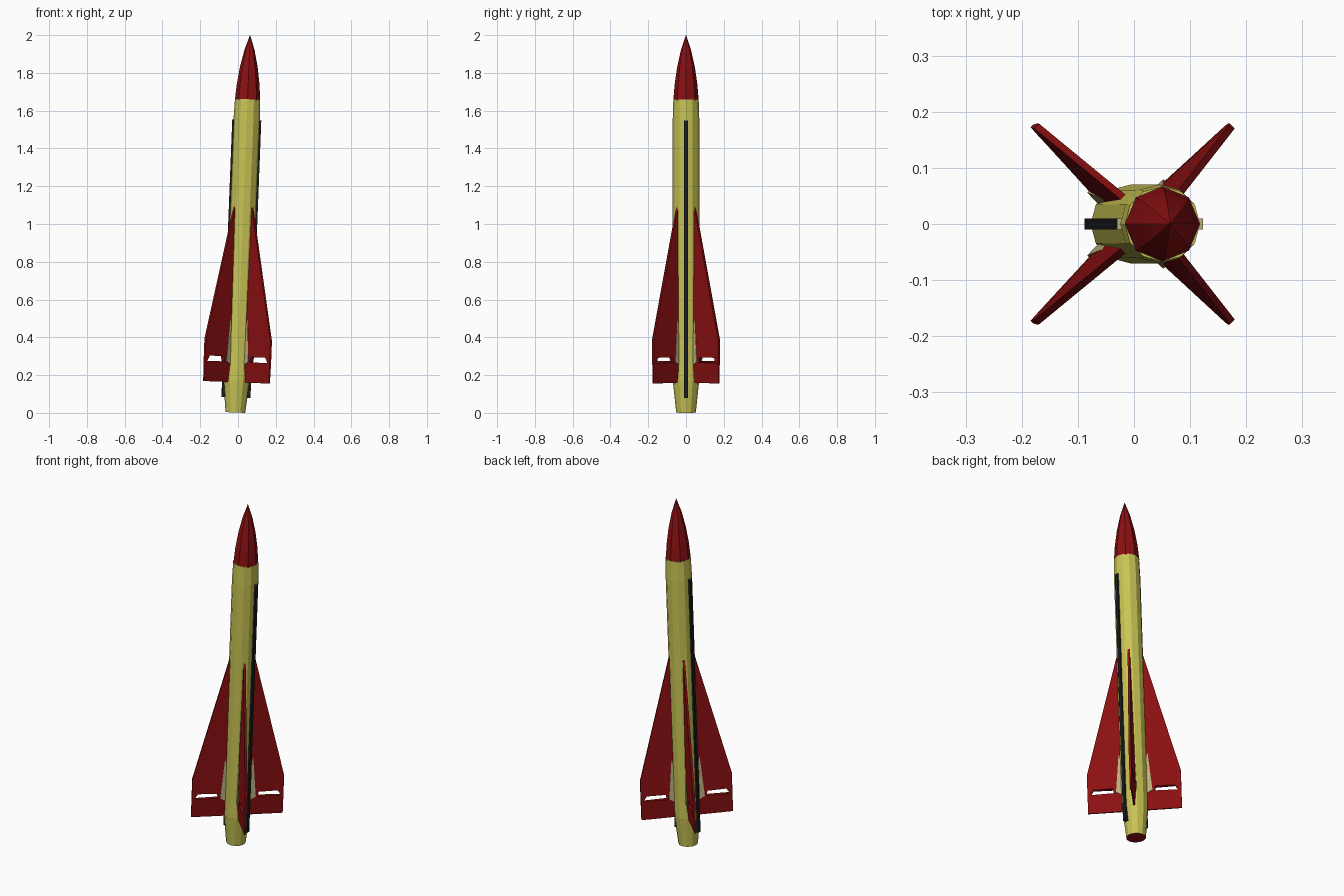
import bpy, bmesh, math
from mathutils import Matrix

if "Cube" in bpy.data.objects:
    bpy.data.objects.remove(bpy.data.objects["Cube"])

LEAN = Matrix.Translation((-0.014, 0, 0.002)) @ Matrix.Rotation(0.039, 4, 'Y')


def mat(name, rgb):
    m = bpy.data.materials.new(name)
    m.diffuse_color = (*rgb, 1)
    m.use_nodes = True
    m.node_tree.nodes["Principled BSDF"].inputs["Base Color"].default_value = m.diffuse_color
    return m


YELLOW = mat("yellow", (0.58, 0.55, 0.09))
RED = mat("dark red", (0.26, 0.005, 0.006))
BLACK = mat("black", (0.012, 0.012, 0.014))
TAN = mat("tan", (0.5, 0.43, 0.2))


def finish(name, bm, mats, spin=0, rule=None):
    bmesh.ops.remove_doubles(bm, verts=bm.verts, dist=1e-5)
    bmesh.ops.recalc_face_normals(bm, faces=bm.faces)
    if rule:
        for f in bm.faces:
            f.material_index = rule(f)
    bm.transform(LEAN @ Matrix.Rotation(spin, 4, 'Z'))
    me = bpy.data.meshes.new(name)
    bm.to_mesh(me)
    bm.free()
    for m in mats:
        me.materials.append(m)
    ob = bpy.data.objects.new(name, me)
    bpy.context.collection.objects.link(ob)


def lathe(name, profile, sides, mats, rule=None):
    bm = bmesh.new()
    rings = [[bm.verts.new((r * math.cos(i * math.tau / sides),
                            r * math.sin(i * math.tau / sides), z))
              for i in range(sides)] for r, z in profile]
    for a, b in zip(rings, rings[1:]):
        for i in range(sides):
            j = (i + 1) % sides
            bm.faces.new((a[i], a[j], b[j], b[i]))
    bm.faces.new(rings[0])
    bm.faces.new(rings[-1])
    finish(name, bm, mats, rule=rule)


def slab(name, pts, faces, mats, spin, rule=None):
    """Thick plate in the radius/height plane; pts are (radius, height, thickness)."""
    bm = bmesh.new()
    sides = [[bm.verts.new((r, s * t / 2, z)) for r, z, t in pts] for s in (-1, 1)]
    edges = {(f[i], f[(i + 1) % len(f)]) for f in faces for i in range(len(f))}
    for f in faces:
        for s in sides:
            bm.faces.new([s[i] for i in f])
    for a, b in edges:
        if (b, a) not in edges:
            bm.faces.new((sides[0][a], sides[0][b], sides[1][b], sides[1][a]))
    finish(name, bm, mats, spin, rule)


# body tube with tapered tail and red exhaust disc
lathe("body", [(0.052, 0), (0.07, 0.17), (0.0705, 1.55), (0.067, 1.66)], 12,
      [YELLOW, RED], lambda f: int(f.normal.z < -0.9))

# faceted nose cone
lathe("nose_cone", [(0.067, 1.655), (0.060, 1.74), (0.047, 1.83), (0.027, 1.92), (0.0005, 2.0)],
      8, [RED])

# four fins, each with a slot ahead of its control surface
fin = [(0.055, 1.14, 0.012), (0.247, 0.385, 0.012), (0.247, 0.27, 0.012),
       (0.247, 0.16, 0.006), (0.05, 0.16, 0.008), (0.05, 0.27, 0.03),
       (0.05, 0.30, 0.03), (0.232, 0.268, 0.014), (0.215, 0.296, 0.015),
       (0.112, 0.296, 0.024), (0.106, 0.268, 0.024)]
fin_faces = [(0, 1, 8, 9, 6), (1, 2, 7, 8), (2, 3, 4, 5, 10, 7), (5, 6, 9, 10)]
root = [(0.06, 0.58, 0.02), (0.069, 0.58, 0.02), (0.096, 0.27, 0.034), (0.06, 0.25, 0.034)]
for k in range(4):
    a = math.radians(45 + 90 * k)
    slab(f"fin_{k + 1}", fin, fin_faces, [RED], a)
    slab(f"fin_root_fairing_{k + 1}", root, [(0, 1, 2, 3)], [TAN], a)

# black rails along both sides
rail = [(0.045, 0.08, 0.02), (0.077, 0.08, 0.02), (0.077, 1.55, 0.02), (0.045, 1.55, 0.02)]
for k, side in enumerate(("right", "left")):
    slab(f"{side}_rail", rail, [(0, 1, 2, 3)], [BLACK, TAN], math.pi * k,
         lambda f: int(f.normal.z > 0.9))
